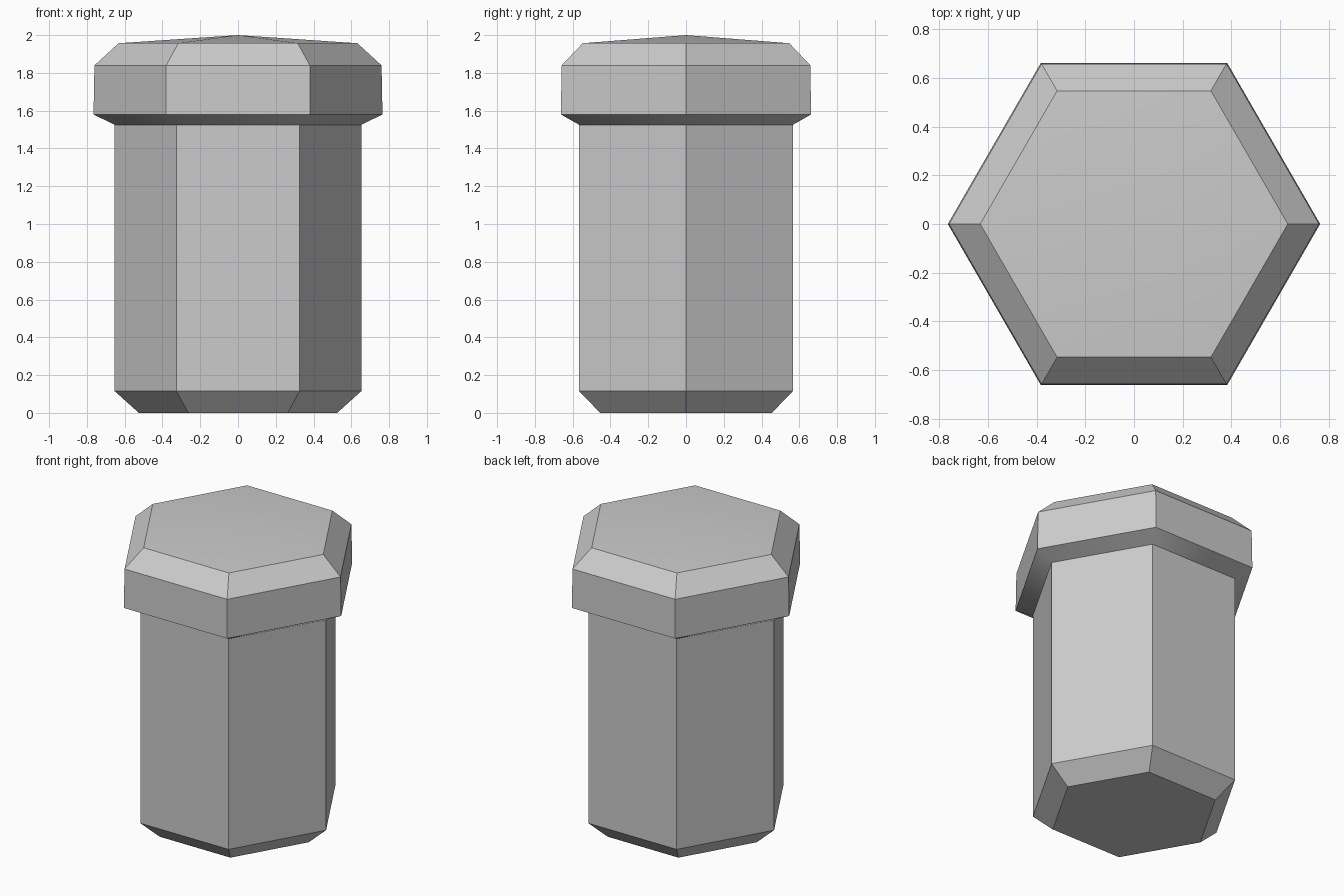
import bpy
import bmesh
from math import cos, sin, pi, radians

cube = bpy.data.objects.get("Cube")
if cube:
    bpy.data.objects.remove(cube, do_unlink=True)

SIDES = 6

# Plain grey metal
grey = bpy.data.materials.new("light_grey")
grey.use_nodes = True
colour = (0.6, 0.6, 0.6, 1)
grey.diffuse_color = colour
grey.node_tree.nodes["Principled BSDF"].inputs["Base Color"].default_value = colour

# Corner radius and height, from the foot chamfer up to the head chamfer
profile = [(0.525, 0), (0.653, 0.115), (0.653, 1.525),
           (0.765, 1.58), (0.76, 1.84), (0.632, 1.957)]

bm = bmesh.new()
rings = [[bm.verts.new((r * cos(2 * pi * i / SIDES), r * sin(2 * pi * i / SIDES), z))
          for i in range(SIDES)] for r, z in profile]

# Side walls
for low, high in zip(rings, rings[1:]):
    for i in range(SIDES):
        j = (i + 1) % SIDES
        bm.faces.new((low[i], low[j], high[j], high[i]))

# Flat foot and shallow pointed top
bm.faces.new(rings[0][::-1])
tip = bm.verts.new((0, 0, 2))
for i in range(SIDES):
    bm.faces.new((rings[-1][i], rings[-1][(i + 1) % SIDES], tip))

mesh = bpy.data.meshes.new("hex_bolt")
bm.to_mesh(mesh)
bm.free()
mesh.materials.append(grey)
bolt = bpy.data.objects.new("hex_bolt", mesh)
bpy.context.collection.objects.link(bolt)

# Smooth only the shallow top and the collar underside
bpy.ops.object.select_all(action="DESELECT")
bolt.select_set(True)
bpy.context.view_layer.objects.active = bolt
bpy.ops.object.shade_smooth_by_angle(angle=radians(30))
